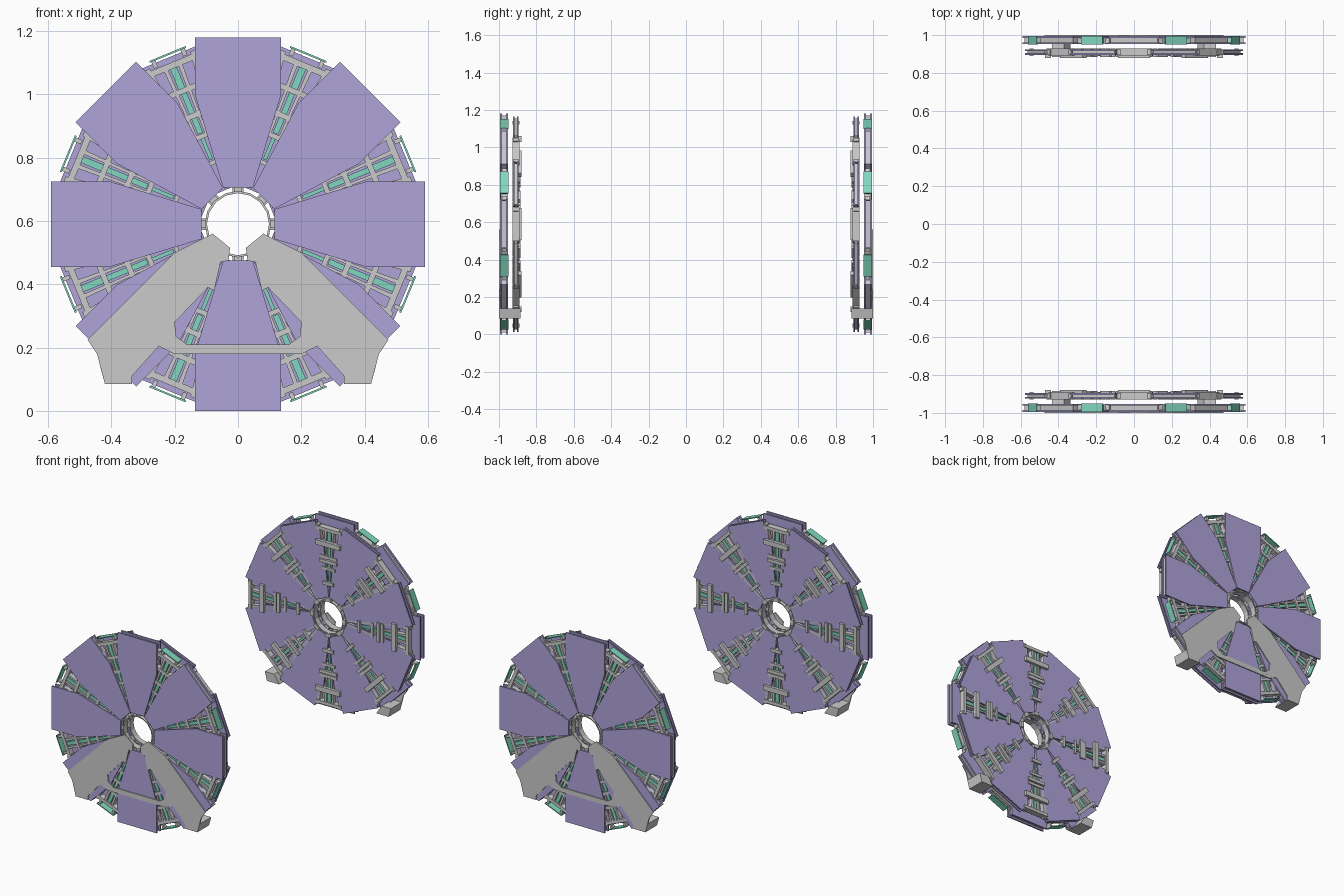
import bpy, bmesh
from math import sin, cos, radians, pi

if "Cube" in bpy.data.objects:
    bpy.data.objects.remove(bpy.data.objects["Cube"])

CZ = 0.59  # wheel axis height


def mat(name, col):
    m = bpy.data.materials.new(name)
    m.diffuse_color = (*col, 1)
    m.use_nodes = True
    m.node_tree.nodes["Principled BSDF"].inputs["Base Color"].default_value = m.diffuse_color
    return m


PURPLE = mat("purple_panel", (0.43, 0.37, 0.70))
GREEN = mat("green_strip", (0.22, 0.68, 0.52))


def prism(bm, pts, d0, d1, ang=None):
    """Extrude a profile between depths d0 and d1; with ang, (u, r) is turned around the axis."""
    def place(u, r, d):
        if ang is None:
            return (u, -d, r)
        return (u * cos(ang) + r * sin(ang), -d, CZ + r * cos(ang) - u * sin(ang))
    a = [bm.verts.new(place(u, r, d0)) for u, r in pts]
    b = [bm.verts.new(place(u, r, d1)) for u, r in pts]
    bm.faces.new(a)
    bm.faces.new(b[::-1])
    n = len(pts)
    for i in range(n):
        bm.faces.new((a[i], b[i], b[(i + 1) % n], a[(i + 1) % n]))


def finish(bm, name, material=None, mirror_x=False):
    bmesh.ops.recalc_face_normals(bm, faces=bm.faces)
    me = bpy.data.meshes.new(name)
    bm.to_mesh(me)
    bm.free()
    ob = bpy.data.objects.new(name, me)
    bpy.context.collection.objects.link(ob)
    if material:
        me.materials.append(material)
    m = ob.modifiers.new("both_wheels", 'MIRROR')  # second wheel
    m.use_axis = (mirror_x, True, False)
    m.use_mirror_merge = False
    return ob


def ring_of(name, items, offset, material=None):
    """Repeat (profile, d0, d1) items in eight sectors."""
    bm = bmesh.new()
    for k in range(8):
        for pts, d0, d1 in items:
            prism(bm, pts, d0, d1, radians(45 * k + offset))
    return finish(bm, name, material)


def rect(u0, u1, r0, r1):
    return [(u0, r0), (u1, r0), (u1, r1), (u0, r1)]


def wedge(r0, h0, r1, h1, r2):
    return [(-h0, r0), (h0, r0), (h1, r1), (h1, r2), (-h1, r2), (-h1, r1)]


# Chamber sectors: outer layer and inner layer, stacked sheets around a thin core
big = wedge(0.115, 0.047, 0.405, 0.135, 0.59)
big_core = wedge(0.12, 0.04, 0.405, 0.125, 0.58)
ring_of("outer_sector_panels", [(big, 0.984, 0.994), (big, 0.952, 0.962)], 0, PURPLE)
ring_of("outer_sector_cores", [(big_core, 0.962, 0.984)], 0)
small = wedge(0.115, 0.045, 0.405, 0.13, 0.57)
small_core = wedge(0.12, 0.04, 0.405, 0.12, 0.56)
ring_of("inner_sector_panels", [(small, 0.896, 0.904), (small, 0.917, 0.925)], 22.5, PURPLE)
ring_of("inner_sector_cores", [(small_core, 0.904, 0.917)], 22.5)


# Ladder frames that fill the gaps between sectors
def half(r):
    return 0.012 + (r - 0.12) * 0.18


def ladder(d0, d1, t0, t1):
    items = []
    for s in (-1, 1):
        a, b = half(0.12), half(0.56)
        items.append(([(s * (a - 0.008), 0.12), (s * a, 0.12), (s * b, 0.56), (s * (b - 0.022), 0.56)], d0, d1))
    for r, w in ((0.21, 0.014), (0.30, 0.016), (0.37, 0.018), (0.455, 0.018), (0.542, 0.02)):
        h = half(r)
        items.append((rect(-h, h, r - w / 2, r + w / 2), t0, t1))
    # inner stiles beside the strips
    for s in (-1, 1):
        items.append(([(s * 0.013, 0.30), (s * 0.02, 0.30), (s * 0.032, 0.55), (s * 0.018, 0.55)], d0, d1))
    return items


ring_of("outer_gap_frames", ladder(0.956, 0.984, 0.952, 0.988), 22.5)
ring_of("inner_gap_frames", ladder(0.896, 0.924, 0.890, 0.928), 0)

# Cross blocks standing proud on the inside
blocks = [(rect(-0.085, 0.085, 0.44, 0.47), 0.88, 0.90),
          (rect(-0.06, 0.06, 0.335, 0.355), 0.885, 0.90),
          (rect(-0.035, 0.035, 0.20, 0.22), 0.885, 0.90)]
ring_of("inner_cross_blocks", blocks, 0)

# Green strips along the frame centres
strips = [rect(-0.006, 0.006, 0.22, 0.295), rect(-0.009, 0.009, 0.31, 0.45), rect(-0.011, 0.011, 0.463, 0.535)]
ring_of("outer_green_strips", [(p, 0.96, 0.982) for p in strips], 22.5, GREEN)
ring_of("inner_green_strips", [(p, 0.90, 0.922) for p in strips], 0, GREEN)

# Rim panels with their brackets
ring_of("rim_panels", [(rect(-0.062, 0.062, 0.577, 0.583), 0.95, 0.994)], 22.5, GREEN)
ring_of("rim_brackets", [(rect(s * 0.05 - 0.007, s * 0.05 + 0.007, 0.555, 0.578), 0.96, 0.985)
                         for s in (-1, 1)], 22.5)

# Hub rings and hub blocks
bm = bmesh.new()
for d0, d1 in ((0.89, 0.925), (0.952, 0.99)):
    for k in range(16):
        a0, a1 = k * pi / 8, (k + 1) * pi / 8
        q = [(r * sin(a), r * cos(a)) for r, a in ((0.098, a0), (0.098, a1), (0.105, a1), (0.105, a0))]
        prism(bm, q, d0, d1, 0)
finish(bm, "hub_rings")
ring_of("hub_blocks", [(rect(-0.018, 0.018, 0.10, 0.122), 0.885, 0.928),
                       (rect(-0.012, 0.012, 0.10, 0.118), 0.954, 0.984)], 0)

# Support legs, cross bar and feet
leg = [(0.08, 0.56), (0.20, 0.50), (0.475, 0.225), (0.445, 0.18), (0.42, 0.085), (0.335, 0.085),
       (0.335, 0.11), (0.25, 0.205), (0.20, 0.18), (0.16, 0.21), (0.195, 0.235), (0.20, 0.28),
       (0.095, 0.39), (0.075, 0.38), (0.055, 0.47), (0.03, 0.475), (0.025, 0.515)]
bm = bmesh.new()
prism(bm, leg, 0.992, 1.0)
finish(bm, "support_leg", mirror_x=True)
bm = bmesh.new()
prism(bm, rect(-0.20, 0.20, 0.18, 0.21), 0.9925, 0.9995)
finish(bm, "support_cross_bar")
bm = bmesh.new()
prism(bm, [(0.335, 0.085), (0.42, 0.085), (0.435, 0.14), (0.37, 0.14)], 0.885, 0.993)
finish(bm, "support_foot", mirror_x=True)
